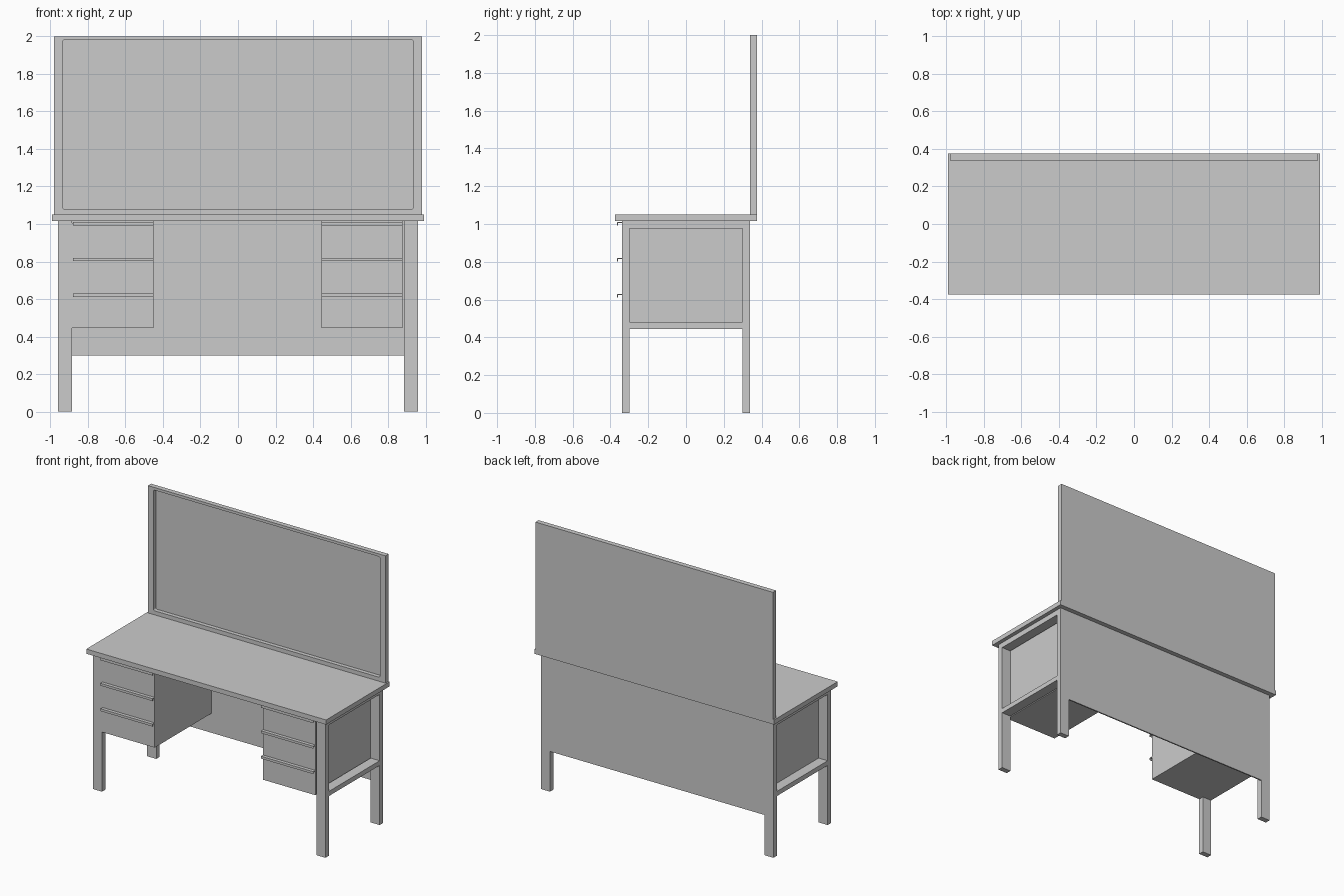
import bpy
import bmesh

if "Cube" in bpy.data.objects:
    bpy.data.objects.remove(bpy.data.objects["Cube"], do_unlink=True)

grey = bpy.data.materials.new("plain_grey")
grey.use_nodes = True
colour = (0.6, 0.6, 0.6, 1)
grey.diffuse_color = colour
grey.node_tree.nodes["Principled BSDF"].inputs["Base Color"].default_value = colour


def box(name, x, y, z, round_radius=0):
    """Box from (min, max) ranges, optionally rounded along its y edges."""
    bm = bmesh.new()
    bmesh.ops.create_cube(bm, size=1)
    for v in bm.verts:
        v.co = [r[0] if c < 0 else r[1] for c, r in zip(v.co, (x, y, z))]
    if round_radius:
        edges = [e for e in bm.edges
                 if abs(e.verts[0].co.y - e.verts[1].co.y) > 0.001]
        bmesh.ops.bevel(bm, geom=edges, offset=round_radius, segments=3,
                        profile=0.5, affect='EDGES')
    mesh = bpy.data.meshes.new(name)
    bm.to_mesh(mesh)
    bm.free()
    mesh.materials.append(grey)
    obj = bpy.data.objects.new(name, mesh)
    bpy.context.collection.objects.link(obj)
    return obj


UNDER = 1.015       # underside of the table top
PED_LOW = 0.445     # underside of the drawer pedestals

# Table top and thin modesty panel
box("table_top", (-0.99, 0.99), (-0.375, 0.375), (UNDER, 1.05))
box("modesty_panel", (-0.885, 0.885), (0.33, 0.34), (0.30, UNDER))

# Upright board with a recessed front
board = box("board", (-0.98, 0.98), (0.338, 0.375), (1.05, 2.0))
cutter = box("board_recess_cutter", (-0.935, 0.935), (0.30, 0.368), (1.08, 1.98), 0.01)
cutter.hide_render = True
cutter.hide_viewport = True
recess = board.modifiers.new("recess", 'BOOLEAN')
recess.operation = 'DIFFERENCE'
recess.solver = 'EXACT'
recess.object = cutter
bpy.context.view_layer.objects.active = board
bpy.ops.object.modifier_apply(modifier="recess")
bpy.data.objects.remove(cutter, do_unlink=True)

# Legs and side rails
for side, x in (("right", (-0.96, -0.885)), ("left", (0.885, 0.96))):
    box(f"{side}_front_leg", x, (-0.34, -0.30), (0, UNDER))
    box(f"{side}_back_leg", x, (0.30, 0.34), (0, UNDER))
    box(f"{side}_lower_rail", x, (-0.30, 0.30), (PED_LOW, 0.48))
    box(f"{side}_upper_rail", x, (-0.30, 0.30), (0.975, UNDER))

# Drawer pedestals: body, three fronts, and a hooked pull along each front
for side, x in (("right", (-0.885, -0.45)), ("left", (0.445, 0.877))):
    box(f"{side}_pedestal", x, (-0.295, 0.33), (PED_LOW, UNDER))
    bottom = PED_LOW
    for n, top in enumerate((0.63, 0.82, 1.01)):
        box(f"{side}_drawer_front_{n + 1}", x, (-0.34, -0.295), (bottom, top - 0.006))
        pull_x = (max(x[0], -0.88), x[1])
        box(f"{side}_pull_top_{n + 1}", pull_x, (-0.365, -0.34), (top - 0.006, top))
        box(f"{side}_pull_lip_{n + 1}", pull_x, (-0.365, -0.36), (top - 0.018, top - 0.006))
        bottom = top - 0.006
